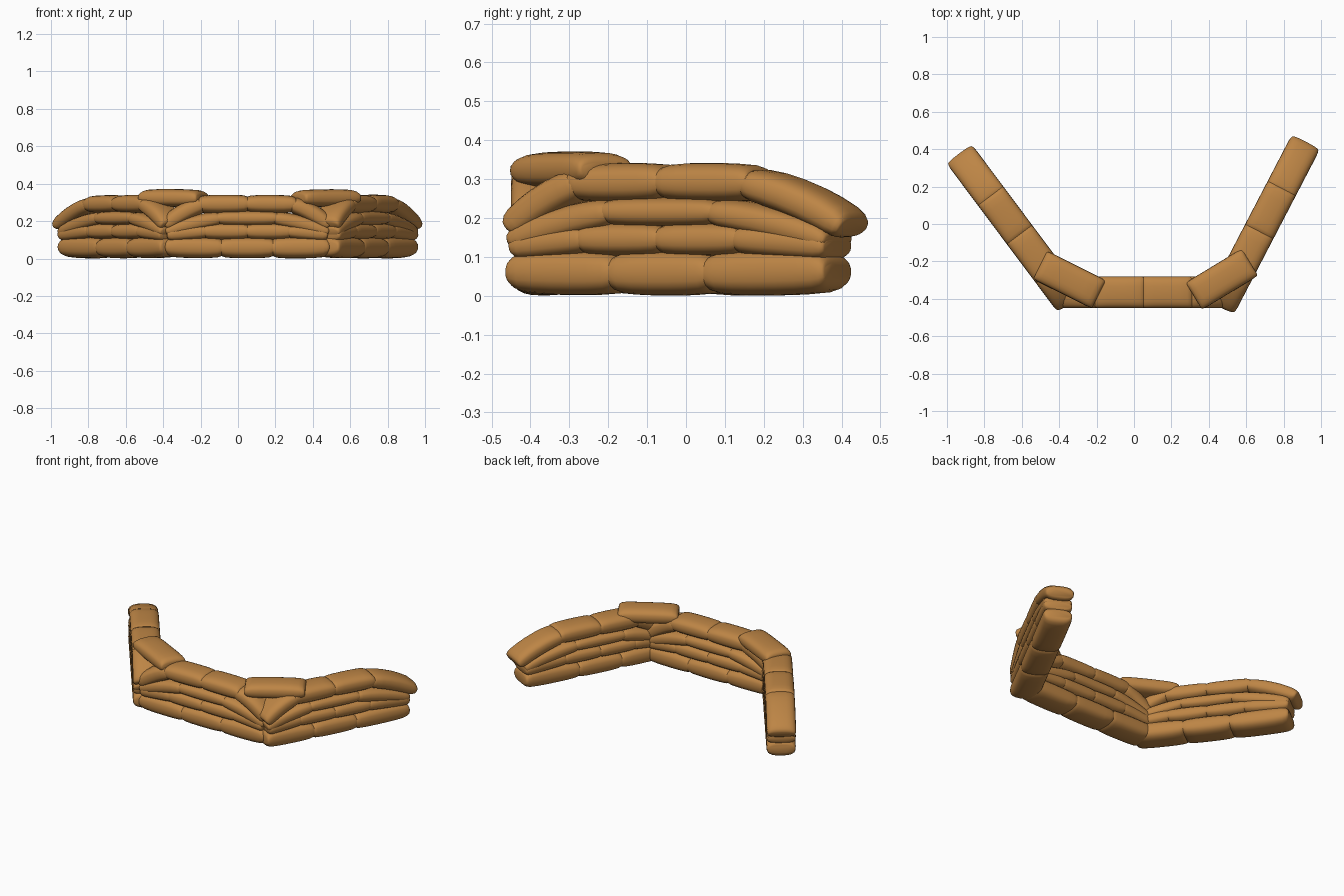
import bpy, bmesh, math, random
from mathutils import Vector

if "Cube" in bpy.data.objects:
    bpy.data.objects.remove(bpy.data.objects["Cube"])

random.seed(4)
mat = bpy.data.materials.new("burlap")
mat.diffuse_color = (0.51, 0.235, 0.06, 1)
mat.use_nodes = True
mat.node_tree.nodes["Principled BSDF"].inputs["Base Color"].default_value = mat.diffuse_color

# Lengthwise outline of a bag: position, height factor, width factor
HALF = [(-1, .40, .88), (-.975, .62, .95), (-.91, .82, .98), (-.78, .94, 1),
        (-.5, 1, 1), (-.2, 1.02, 1)]
OUTLINE = HALF + [(-u, h, w) for u, h, w in reversed(HALF)]
SIDES = 24


def bag(name, origin, angle, s0, z0, s1, z1, hh, hw=0.085):
    """Stuffed bag bent along a curve that starts level and drops to z1."""
    along = Vector((math.cos(angle), math.sin(angle), 0))
    across = Vector((-along.y, along.x, 0))
    bm = bmesh.new()
    rings = []
    hh *= random.uniform(0.98, 1.03)
    for u, hf, wf in OUTLINE:
        t = (u + 1) / 2
        s = s0 + (s1 - s0) * t
        z = z0 + (z1 - z0) * (0.45 * t + 0.55 * t * t)
        slope = (z1 - z0) * (0.45 + 1.1 * t) / (s1 - s0)
        tangent = (along + Vector((0, 0, slope))).normalized()
        up = tangent.cross(across)
        if up.z < 0:
            up = -up
        c = Vector((origin[0], origin[1], z)) + along * s
        ring = []
        for i in range(SIDES):
            a = 2 * math.pi * i / SIDES
            ca, sa = math.cos(a), math.sin(a)
            x = math.copysign(abs(ca) ** 0.72, ca) * hw * wf
            y = math.copysign(abs(sa) ** 0.72, sa) * hh * hf
            ring.append(bm.verts.new(c + across * x + up * y))
        rings.append(ring)
    for a, b in zip(rings, rings[1:]):
        for i in range(SIDES):
            j = (i + 1) % SIDES
            bm.faces.new((a[i], a[j], b[j], b[i]))
    bm.faces.new(rings[0])
    bm.faces.new(rings[-1])
    bmesh.ops.recalc_face_normals(bm, faces=bm.faces)
    me = bpy.data.meshes.new(name)
    bm.to_mesh(me)
    bm.free()
    me.materials.append(mat)
    ob = bpy.data.objects.new(name, me)
    bpy.context.collection.objects.link(ob)
    bpy.context.view_layer.objects.active = ob
    ob.select_set(True)
    bpy.ops.object.shade_smooth_by_angle(angle=math.radians(50))
    ob.select_set(False)


def wall(name, origin, angle, free_ends):
    """One straight stack; free_ends lists the sides (+1/-1) that are open."""
    def add(part, *args):
        bag(f"{name}_{part}", origin, angle, *args)
    # level bags
    add("base_middle", -.15, .058, .15, .058, .056)
    add("second_left", -.24, .145, .012, .145, .043)
    add("second_right", -.012, .145, .24, .145, .043)
    add("third_middle", -.17, .215, .17, .215, .039)
    add("top_left", -.265, .29, .012, .292, .048)
    add("top_right", -.012, .292, .265, .29, .048)
    # end bags drooping over the row below
    for side in (-1, 1):
        label = "right" if side > 0 else "left"
        free = side in free_ends
        add(f"base_end_{label}", side * .125, .058, side * (.485 if free else .44), .062, .056)
        add(f"second_end_{label}", side * .21, .145, side * (.485 if free else .43), .125, .041)
        add(f"third_end_{label}", side * .14, .214, side * (.485 if free else .435), .14, .041)
        add(f"top_end_{label}", side * .235, .288, side * (.53 if free else .44), .175, .046)


# Three stacks forming an open U
left_angle = math.atan2(-0.80, 0.598)
right_angle = math.atan2(0.887, 0.462)
wall("left_wall", (-0.612, -0.057), left_angle, [-1])
wall("front_wall", (0.05, -0.365), 0, [])
wall("right_wall", (0.67, -0.04), right_angle, [1])

# Capping bags laid across the two corners
bag("corner_bag_left", (-0.345, -0.298), left_angle / 2, -.175, .325, .175, .322, .046)
bag("corner_bag_right", (0.47, -0.295), right_angle / 2, -.175, .322, .175, .325, .046)
